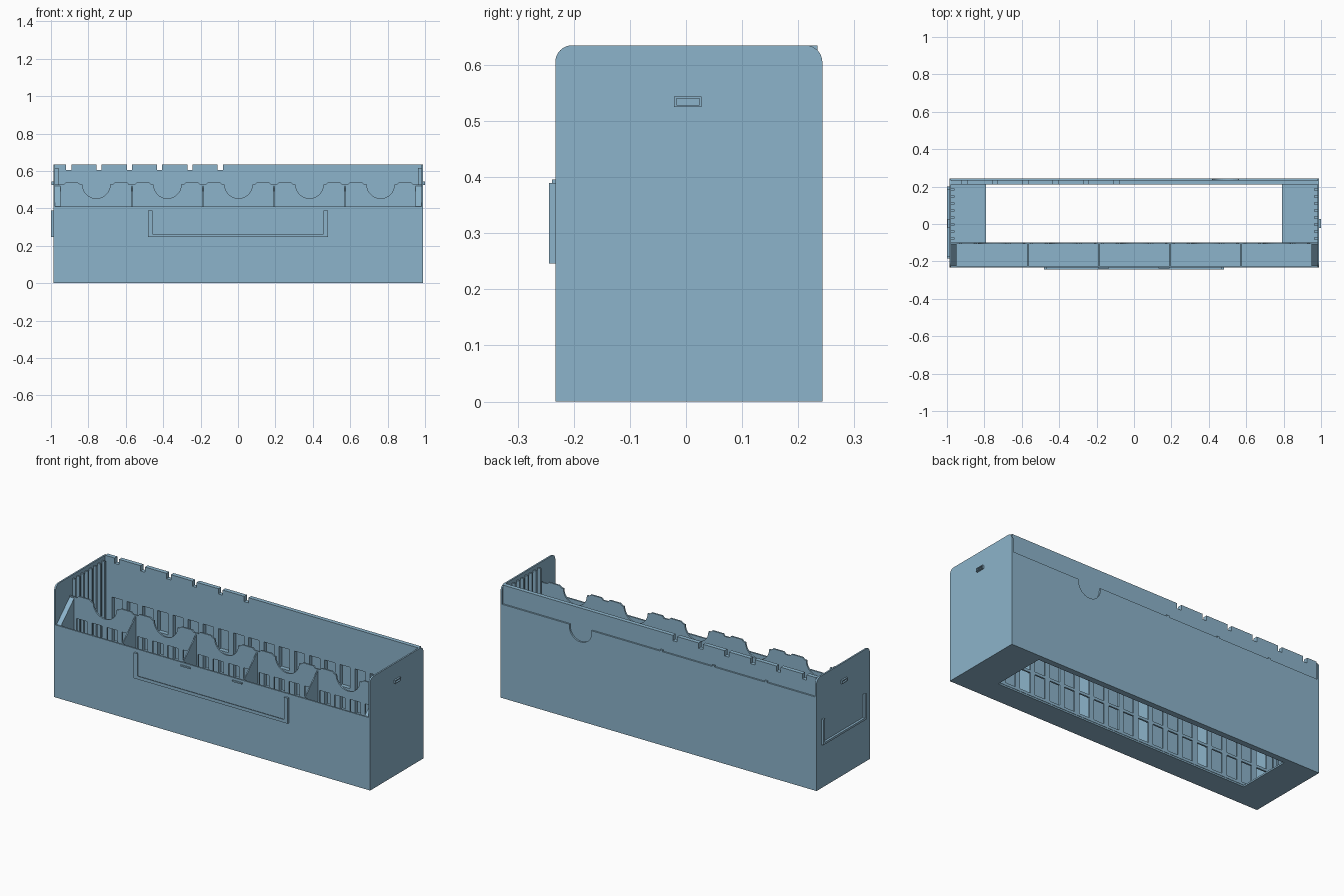
import bpy, bmesh, math

if "Cube" in bpy.data.objects:
    bpy.data.objects.remove(bpy.data.objects["Cube"])

mat = bpy.data.materials.new("soft_blue")
mat.diffuse_color = (0.265, 0.455, 0.595, 1)
mat.use_nodes = True
mat.node_tree.nodes["Principled BSDF"].inputs["Base Color"].default_value = mat.diffuse_color

X0, X1 = -0.987, 0.99      # outer box limits
Y0, Y1 = -0.233, 0.243
T = 0.009                  # wall thickness
FRONT_H, BACK_H, H = 0.41, 0.53, 0.635
BAYS = [-0.7575 + 0.38 * i for i in range(5)]     # front bay centres
EDGE = 0.95                # half length of the bay row


def finish(name, bm):
    bmesh.ops.recalc_face_normals(bm, faces=bm.faces)
    me = bpy.data.meshes.new(name)
    bm.to_mesh(me)
    bm.free()
    me.materials.append(mat)
    ob = bpy.data.objects.new(name, me)
    bpy.context.collection.objects.link(ob)
    return ob


def boxes(name, items):
    """One object from boxes given as (x0, x1, y0, y1, z0, z1)."""
    bm = bmesh.new()
    for x0, x1, y0, y1, z0, z1 in items:
        vs = bmesh.ops.create_cube(bm, size=1)["verts"]
        for v in vs:
            v.co.x = x0 if v.co.x < 0 else x1
            v.co.y = y0 if v.co.y < 0 else y1
            v.co.z = z0 if v.co.z < 0 else z1
    return finish(name, bm)


def prism(name, pts, axis, a, b):
    """Extrude a profile: axis 'x' takes (y, z) points, axis 'y' takes (x, z)."""
    bm = bmesh.new()
    place = (lambda p, d: (d, p[0], p[1])) if axis == "x" else (lambda p, d: (p[0], d, p[1]))
    vs = [bm.verts.new(place(p, a)) for p in pts]
    face = bm.faces.new(vs)
    ext = bmesh.ops.extrude_face_region(bm, geom=[face])["geom"]
    for v in ext:
        if isinstance(v, bmesh.types.BMVert):
            if axis == "x":
                v.co.x = b
            else:
                v.co.y = b
    return finish(name, bm)


def arc(cx, cz, r, a0, a1, n):
    return [(cx + r * math.cos(math.radians(a0 + (a1 - a0) * i / n)),
             cz + r * math.sin(math.radians(a0 + (a1 - a0) * i / n))) for i in range(n + 1)]


# Floor with a long opening behind the front bays
boxes("floor", [
    (X0, X1, Y0, -0.10, 0, T), (X0, X1, 0.21, Y1, 0, T),
    (X0, -0.79, -0.10, 0.21, 0, T), (0.79, X1, -0.10, 0.21, 0, T)])

# Front wall
boxes("front_wall", [(X0, X1, Y0, Y0 + T, 0, FRONT_H)])

# End walls with rounded top corners
R = 0.03
side = [(Y0, 0), (Y1, 0)] + arc(Y1 - R, H - R, R, 0, 90, 8) + arc(Y0 + R, H - R, R, 90, 180, 8)
prism("left_wall", side, "x", X0, X0 + T)
prism("right_wall", side, "x", X1 - T, X1)

# Outer back skin with a thumb notch
skin = [(X0, 0), (X1, 0), (X1, BACK_H)] + arc(0.49, BACK_H - 0.012, 0.07, 0, -180, 16)
skin[3:3] = [(0.56, BACK_H)]
skin += [(0.42, BACK_H), (X0, BACK_H)]
prism("back_skin", skin, "y", 0.234, Y1)

# Small catches along the seam of the back skin
boxes("seam_catches", [(x - 0.008, x + 0.008, 0.234, Y1, BACK_H, BACK_H + 0.008)
                       for x in (-0.67, -0.34, -0.015)])

# Inner back panel with slots in its top edge
top = [(X0 + T, FRONT_H), (X0 + T, H)]
for i in range(6):
    c = -0.905 + 0.162 * i
    top += [(c - 0.0135, H), (c - 0.0135, H - 0.03), (c + 0.0135, H - 0.03), (c + 0.0135, H)]
top += [(X1 - T, H), (X1 - T, FRONT_H)]
prism("back_panel", top, "y", 0.21, 0.234)


# Slatted grilles: posts and cross bars, three rows of openings
def grille(name, y0, y1):
    pitch = 2 * EDGE / 20
    parts = []
    for i in range(21):
        c = -EDGE + pitch * i
        a = X0 + T if i == 0 else c - 0.015
        b = X1 - T if i == 20 else c + 0.015
        parts.append((a, b, y0, y1, T, FRONT_H))
    for z in (T, 0.14, 0.275):
        parts.append((X0 + T, X1 - T, y0, y1, z, z + 0.015))
    boxes(name, parts)


grille("back_grille", 0.21, 0.234)
grille("middle_grille", -0.107, -0.098)

# Scalloped upper edge of the middle partition, with raised tabs
edge = [(X0 + T, FRONT_H), (X0 + T, 0.527)]
for c in BAYS:
    edge += [(c - 0.175, 0.527), (c - 0.165, 0.538), (c - 0.098, 0.538), (c - 0.085, 0.527)]
    edge += arc(c, 0.527, 0.074, 180, 360, 14)
    edge += [(c + 0.085, 0.527), (c + 0.098, 0.538), (c + 0.165, 0.538), (c + 0.175, 0.527)]
edge += [(X1 - T, 0.527), (X1 - T, FRONT_H)]
prism("scalloped_partition", edge, "y", -0.107, -0.098)

# Sloped bay dividers and end blocks
slope = [(Y0 + T, T), (-0.102, T), (-0.102, 0.525), (Y0 + T, FRONT_H)]
for i in range(4):
    c = (BAYS[i] + BAYS[i + 1]) / 2
    prism("bay_divider", slope, "x", c - 0.003, c + 0.003)
prism("left_end_block", slope, "x", X0 + T, -EDGE)
prism("right_end_block", slope, "x", EDGE, X1 - T)

# Guide ribs on the end walls
ribs = []
for i in range(8):
    y = -0.078 + 0.0375 * i
    for xa, xb in ((X0 + T, -0.96), (0.962, X1 - T)):
        ribs.append((xa, xb, y - 0.005, y + 0.005, T, 0.615))
boxes("guide_ribs", ribs)

# Label holder rails on the front and the left end
F = Y0 - 0.011
boxes("front_label_holder", [
    (-0.482, 0.482, F, Y0, 0.246, 0.258),
    (-0.482, -0.466, F, Y0, 0.246, 0.39), (0.466, 0.482, F, Y0, 0.246, 0.39),
    (-0.482, 0.482, F, F + 0.003, 0.256, 0.264),
    (-0.467, -0.458, F, F + 0.003, 0.256, 0.39), (0.458, 0.467, F, F + 0.003, 0.256, 0.39)])
boxes("front_label_catches", [(x - 0.03, x + 0.03, Y0 - 0.006, Y0, 0.388, 0.396)
                              for x in (-0.163, 0.16)])
boxes("end_label_holder", [
    (-1.0, X0, -0.185, 0.2, 0.246, 0.258),
    (-1.0, X0, -0.185, -0.17, 0.246, 0.39), (-1.0, X0, 0.185, 0.2, 0.246, 0.39)])


# Small rectangular loops high on both end walls
def loop(name, x0, x1):
    a, b, lo, hi, w = -0.021, 0.028, 0.525, 0.544, 0.004
    boxes(name, [(x0, x1, a, b, lo, lo + w), (x0, x1, a, b, hi - w, hi),
                 (x0, x1, a, a + w, lo, hi), (x0, x1, b - w, b, lo, hi)])


loop("left_loop", -0.997, X0)
loop("right_loop", X1, 1.0)
